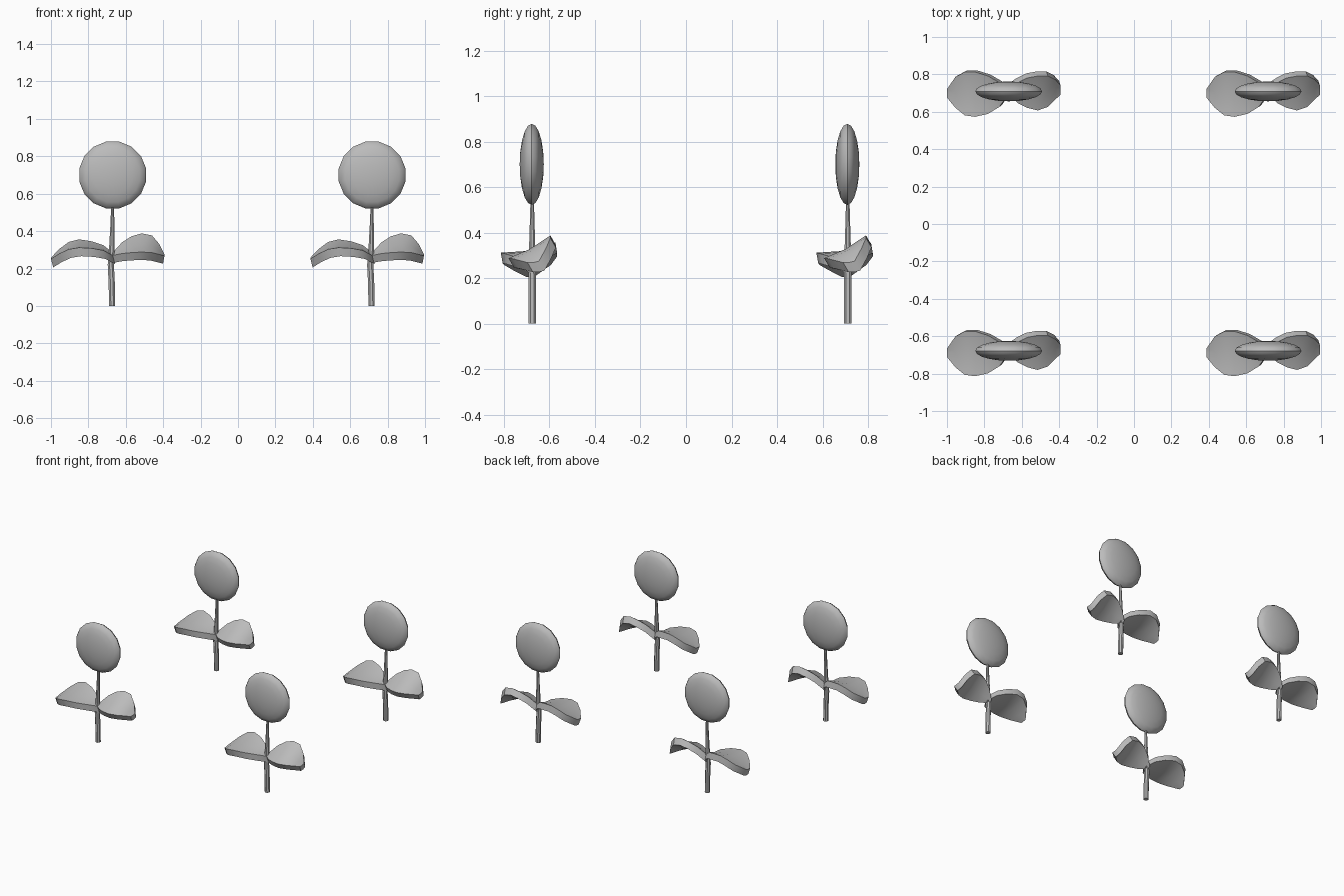
import bpy, bmesh, math
from mathutils import Matrix, Vector

cube = bpy.data.objects.get("Cube")
if cube:
    bpy.data.objects.remove(cube, do_unlink=True)

grey = bpy.data.materials.new("plain grey")
grey.use_nodes = True
colour = (0.5, 0.5, 0.5, 1)
grey.diffuse_color = colour
grey.node_tree.nodes["Principled BSDF"].inputs["Base Color"].default_value = colour


def finish(bm, name):
    """Turn a bmesh into a smooth shaded mesh with sharp creases."""
    bmesh.ops.recalc_face_normals(bm, faces=bm.faces)
    for f in bm.faces:
        f.smooth = True
    for e in bm.edges:
        e.smooth = e.calc_face_angle(0) < math.radians(35)
    mesh = bpy.data.meshes.new(name)
    bm.to_mesh(mesh)
    bm.free()
    mesh.materials.append(grey)
    return mesh


def make_head():
    # Flattened disc whose axis points to the front
    bm = bmesh.new()
    bmesh.ops.create_uvsphere(bm, u_segments=16, v_segments=10, radius=1)
    place = (Matrix.Translation((0, -0.002, 0.70))
             @ Matrix.Rotation(math.pi / 2, 4, 'X')
             @ Matrix.Diagonal((0.182, 0.182, 0.053, 1))
             @ Matrix.Rotation(math.pi / 16, 4, 'Z'))
    bm.transform(place)
    return finish(bm, "flower_head")


def make_stem():
    # Slightly bent tube, thinner towards the head: x, z, radius
    path = [(-0.003, 0, 0.018), (-0.005, 0.12, 0.018), (-0.01, 0.22, 0.018),
            (-0.005, 0.30, 0.016), (-0.002, 0.42, 0.012), (0, 0.55, 0.008)]
    bm = bmesh.new()
    sides = 8
    rings = []
    for x, z, r in path:
        angles = [2 * math.pi * (i + 0.5) / sides for i in range(sides)]
        rings.append([bm.verts.new((x + r * math.cos(a), r * math.sin(a), z))
                      for a in angles])
    for low, high in zip(rings, rings[1:]):
        for i in range(sides):
            j = (i + 1) % sides
            bm.faces.new((low[i], low[j], high[j], high[i]))
    bm.faces.new(rings[0])
    bm.faces.new(rings[-1])
    return finish(bm, "stem")


def make_leaf(name, stations, shift):
    # Curved blade: each station gives x, front y, back y, front z, back z
    bm = bmesh.new()
    top, bottom = [], []
    shift = Vector(shift)
    for x, yf, yb, zf, zb in stations:
        front, back = Vector((x, yf, zf)), Vector((x, yb, zb))
        middle = (front + back) / 2 - Vector((0, 0, 0.06 * (yb - yf)))
        row = (front, middle, back)
        top.append([bm.verts.new(p) for p in row])
        bottom.append([bm.verts.new(p + shift) for p in row])
    for i in range(len(stations) - 1):
        for k in range(2):
            for layer in (top, bottom):
                bm.faces.new((layer[i][k], layer[i + 1][k],
                              layer[i + 1][k + 1], layer[i][k + 1]))
        for k in (0, 2):
            bm.faces.new((top[i][k], top[i + 1][k],
                          bottom[i + 1][k], bottom[i][k]))
    for i in (0, -1):
        for k in range(2):
            bm.faces.new((top[i][k], top[i][k + 1],
                          bottom[i][k + 1], bottom[i][k]))
    return finish(bm, name)


# Wide leaf on the right, steeper narrow leaf on the left
right_blade = [(0, -0.015, 0.01, 0.27, 0.285), (-0.05, -0.085, 0.045, 0.297, 0.325),
               (-0.11, -0.122, 0.08, 0.308, 0.345), (-0.18, -0.138, 0.102, 0.312, 0.356),
               (-0.235, -0.13, 0.102, 0.303, 0.342), (-0.285, -0.09, 0.075, 0.28, 0.305),
               (-0.33, -0.035, 0.01, 0.252, 0.258)]
left_blade = [(0, -0.015, 0.01, 0.27, 0.285), (0.05, -0.065, 0.045, 0.28, 0.34),
              (0.10, -0.09, 0.07, 0.285, 0.372), (0.155, -0.104, 0.08, 0.288, 0.388),
              (0.21, -0.085, 0.08, 0.285, 0.377), (0.25, -0.045, 0.06, 0.275, 0.33),
              (0.277, -0.02, 0.03, 0.268, 0.275)]

parts = [make_head(), make_stem(),
         make_leaf("right_leaf", right_blade, (0.012, 0.008, -0.046)),
         make_leaf("left_leaf", left_blade, (-0.008, 0.024, -0.042))]

# Four plants at the corners of a square
for side, x in (("right", -0.67), ("left", 0.717)):
    for end, y in (("front", -0.676), ("back", 0.711)):
        for mesh in parts:
            ob = bpy.data.objects.new(f"{end}_{side}_{mesh.name}", mesh)
            ob.location = (x, y, 0)
            bpy.context.collection.objects.link(ob)
